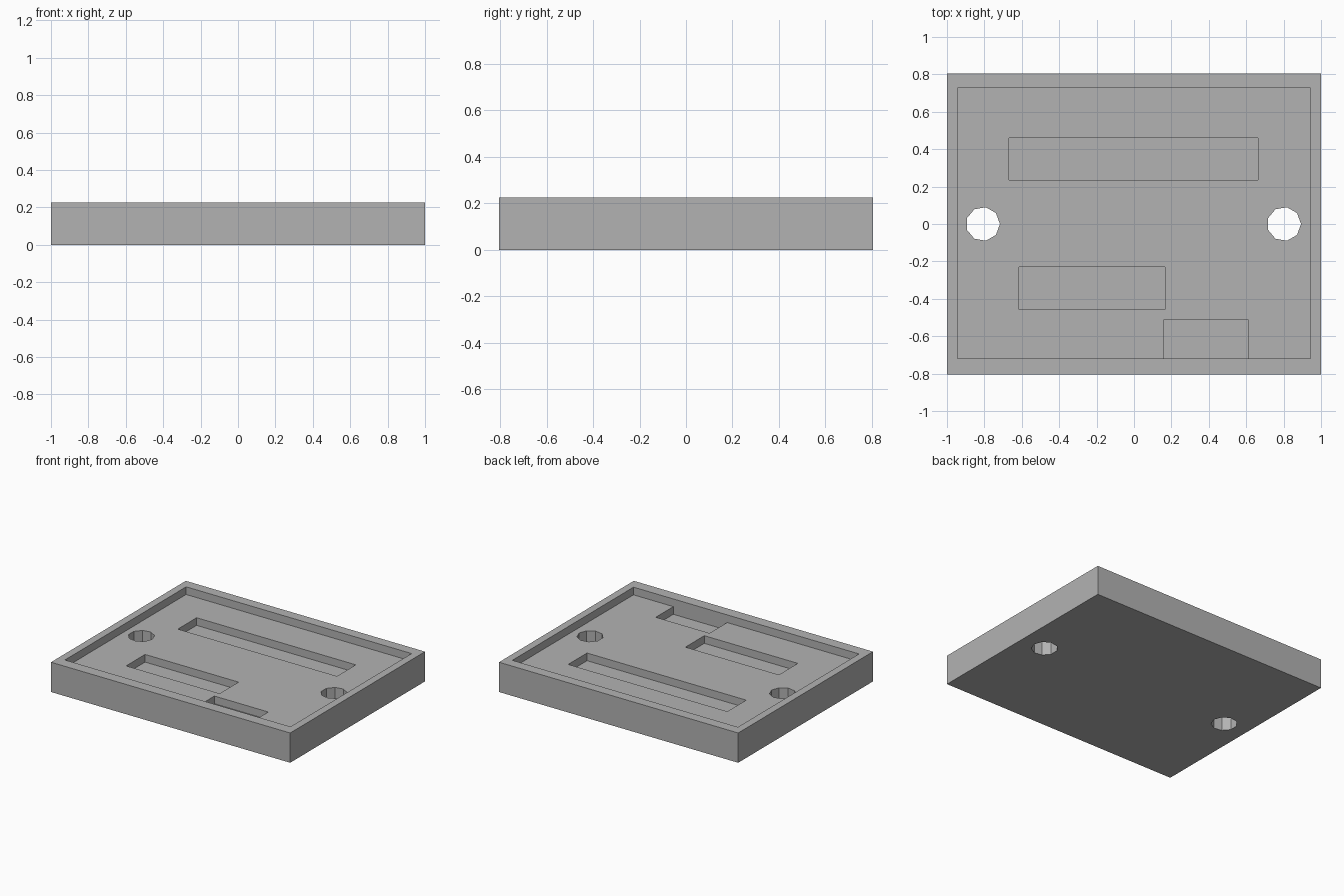
import bpy
import math

cube = bpy.data.objects.get("Cube")
if cube:
    bpy.data.objects.remove(cube, do_unlink=True)

HEIGHT = 0.225
FLOOR = 0.167           # floor of the wide tray recess
POCKET = 0.109          # floor of the deeper pockets
ABOVE = HEIGHT + 0.1    # cutters reach past the rim

grey = bpy.data.materials.new("plain grey")
grey.use_nodes = True
grey.diffuse_color = (0.45, 0.45, 0.45, 1)
grey.node_tree.nodes["Principled BSDF"].inputs["Base Color"].default_value = grey.diffuse_color


def block(name, x0, x1, y0, y1, z0, z1):
    """Box between the given limits."""
    bpy.ops.mesh.primitive_cube_add(size=1)
    ob = bpy.context.object
    ob.name = name
    for v in ob.data.vertices:
        v.co = (x1 if v.co.x > 0 else x0,
                y1 if v.co.y > 0 else y0,
                z1 if v.co.z > 0 else z0)
    ob.data.materials.append(grey)
    return ob


def cut(target, cutter):
    """Subtract the cutter from the target, then discard it."""
    mod = target.modifiers.new(cutter.name, "BOOLEAN")
    mod.operation = "DIFFERENCE"
    mod.solver = "EXACT"
    mod.object = cutter
    bpy.context.view_layer.objects.active = target
    bpy.ops.object.modifier_apply(modifier=mod.name)
    bpy.data.objects.remove(cutter, do_unlink=True)


# Solid tray body
tray = block("tray", -1, 1, -0.805, 0.805, 0, HEIGHT)

# Wide recess that leaves a thin rim
cut(tray, block("recess_cutter", -0.943, 0.943, -0.72, 0.727, FLOOR, ABOVE))

# Rectangular pockets: long rear, middle, and small one against the front rim
pockets = {
    "rear_pocket_cutter": (-0.668, 0.663, 0.235, 0.46),
    "middle_pocket_cutter": (-0.616, 0.166, -0.456, -0.23),
    "front_pocket_cutter": (0.16, 0.61, -0.72, -0.51),
}
for name, limits in pockets.items():
    cut(tray, block(name, *limits, POCKET, HEIGHT - 0.02))

# Nine-sided through holes, each with a corner pointing to +x
for x in (-0.808, 0.802):
    bpy.ops.mesh.primitive_cylinder_add(vertices=9, radius=0.091, depth=1,
                                        location=(x, 0, 0),
                                        rotation=(0, 0, -math.pi / 2))
    hole = bpy.context.object
    hole.name = "hole_cutter"
    hole.data.materials.append(grey)
    bpy.context.view_layer.update()
    cut(tray, hole)
